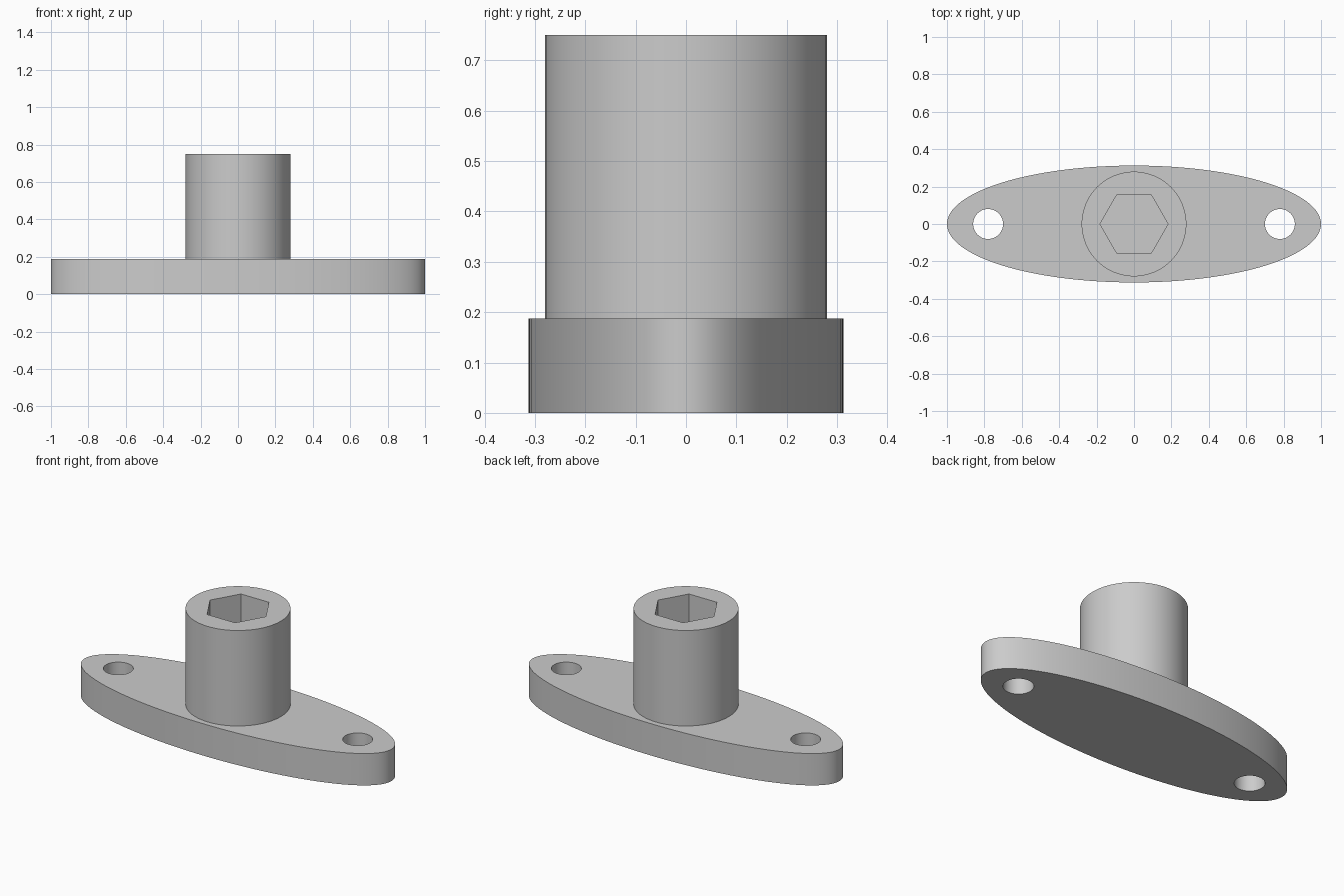
import bpy
import math

cube = bpy.data.objects.get("Cube")
if cube:
    bpy.data.objects.remove(cube, do_unlink=True)

FLANGE_TOP = 0.1875
HUB_TOP = 0.75

grey = bpy.data.materials.new("plain grey")
grey.use_nodes = True
colour = (0.6, 0.6, 0.6, 1.0)
grey.diffuse_color = colour
grey.node_tree.nodes["Principled BSDF"].inputs["Base Color"].default_value = colour


def prism(name, rx, ry, z0, z1, sides, x=0.0, turn=0.0):
    """Upright prism with an elliptical or polygonal outline."""
    bpy.ops.mesh.primitive_cylinder_add(
        vertices=sides, radius=1, depth=1, location=(x, 0, (z0 + z1) / 2),
        rotation=(0, 0, turn))
    ob = bpy.context.object
    ob.name = name
    ob.scale = (rx, ry, z1 - z0)
    bpy.ops.object.transform_apply(location=True, rotation=True, scale=True)
    ob.data.materials.append(grey)
    return ob


def combine(target, tool, operation):
    """Apply a boolean and remove the tool object."""
    tool.hide_render = True
    mod = target.modifiers.new(operation, 'BOOLEAN')
    mod.operation = operation
    mod.solver = 'EXACT'
    mod.object = tool
    bpy.context.view_layer.objects.active = target
    bpy.ops.object.modifier_apply(modifier=mod.name)
    bpy.data.objects.remove(tool, do_unlink=True)


# Oval flange with the round hub joined on top
body = prism("flanged_socket", 1.0, 0.3125, 0, FLANGE_TOP, 128)
hub = prism("hub", 0.28, 0.28, FLANGE_TOP - 0.05, HUB_TOP, 96)
combine(body, hub, 'UNION')

# Bolt holes through both ends of the flange
for side in (-1, 1):
    hole = prism("bolt_hole", 0.08, 0.08, -0.1, FLANGE_TOP + 0.1, 64, side * 0.78)
    combine(body, hole, 'DIFFERENCE')

# Blind hexagonal socket, corners pointing along x
socket = prism("hex_socket", 0.182, 0.182, FLANGE_TOP, HUB_TOP + 0.1, 6,
               turn=math.radians(30))
combine(body, socket, 'DIFFERENCE')

# Smooth curved walls, crisp rims
bpy.ops.object.select_all(action='DESELECT')
body.select_set(True)
bpy.context.view_layer.objects.active = body
bpy.ops.object.shade_smooth_by_angle(angle=math.radians(30))
